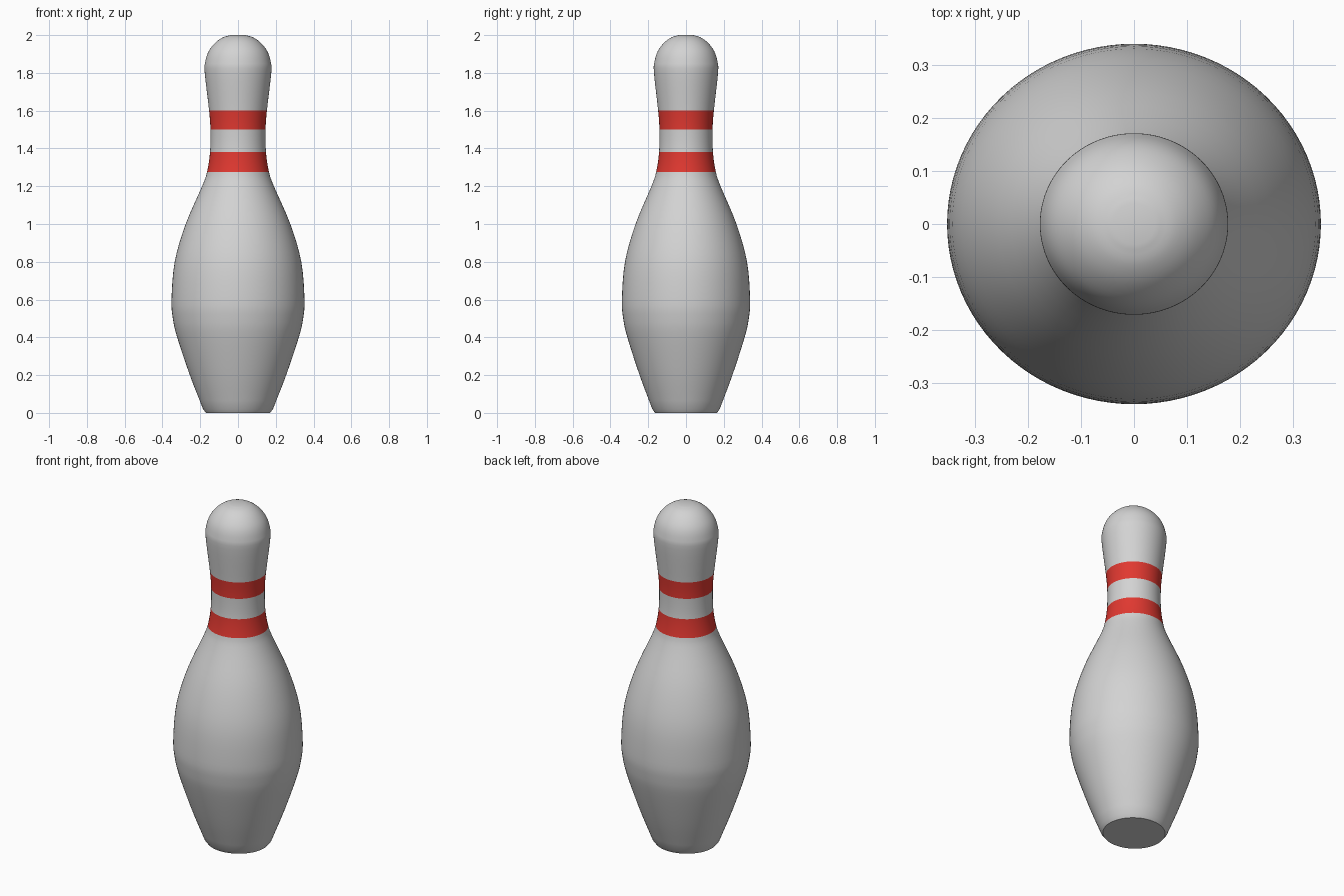
import bpy, bmesh, math
from mathutils import Vector

cube = bpy.data.objects.get("Cube")
if cube:
    bpy.data.objects.remove(cube, do_unlink=True)


def material(name, color):
    m = bpy.data.materials.new(name)
    m.use_nodes = True
    m.diffuse_color = color
    m.node_tree.nodes["Principled BSDF"].inputs["Base Color"].default_value = color
    return m


def catmull(a, b, c, d, t):
    return 0.5 * (2 * b + (c - a) * t + (2 * a - 5 * b + 4 * c - d) * t * t
                  + (3 * b - a - 3 * c + d) * t ** 3)


# Side profile as (radius, height), from the base to the crown
PROFILE = [Vector(p) for p in (
    (0.17, 0), (0.185, 0.02), (0.255, 0.2), (0.322, 0.4), (0.345, 0.5),
    (0.352, 0.6), (0.335, 0.8), (0.277, 1.0), (0.19, 1.2), (0.164, 1.275),
    (0.148, 1.38), (0.146, 1.5), (0.153, 1.6), (0.176, 1.8), (0.173, 1.86),
    (0.155, 1.915), (0.12, 1.96), (0.08, 1.988), (0.04, 2.0))]
STRIPES = ((1.275, 1.38), (1.5, 1.6))
SIDES, STEPS, DEPTH = 96, 4, 0.964

# Smooth the profile, keeping the base rim crisp
path = [PROFILE[0]]
body = PROFILE[1:]
for i in range(len(body) - 1):
    before = body[i - 1] if i else 2 * body[0] - body[1]
    after = body[i + 2] if i + 2 < len(body) else 2 * body[-1] - body[-2]
    path += [catmull(before, body[i], body[i + 1], after, s / STEPS) for s in range(STEPS)]
path.append(body[-1])

# Lathe the pin, slightly flattened from front to back
bm = bmesh.new()
rings = []
for r, z in path:
    angles = [2 * math.pi * k / SIDES for k in range(SIDES)]
    rings.append([bm.verts.new((r * math.cos(a), DEPTH * r * math.sin(a), z)) for a in angles])
for low, high in zip(rings, rings[1:]):
    for k in range(SIDES):
        n = (k + 1) % SIDES
        bm.faces.new((low[k], low[n], high[n], high[k]))
bm.faces.new(rings[0][::-1])
bm.faces.new(rings[-1])

# Neck stripes are coloured by height
for f in bm.faces:
    z = f.calc_center_median().z
    f.material_index = int(any(a < z < b for a, b in STRIPES))

mesh = bpy.data.meshes.new("bowling_pin")
bm.to_mesh(mesh)
bm.free()
mesh.materials.append(material("pin_white", (0.65, 0.65, 0.65, 1)))
mesh.materials.append(material("stripe_red", (0.75, 0.04, 0.03, 1)))
pin = bpy.data.objects.new("bowling_pin", mesh)
bpy.context.collection.objects.link(pin)
bpy.ops.object.select_all(action="DESELECT")
pin.select_set(True)
bpy.context.view_layer.objects.active = pin
bpy.ops.object.shade_smooth_by_angle(angle=math.radians(35))
